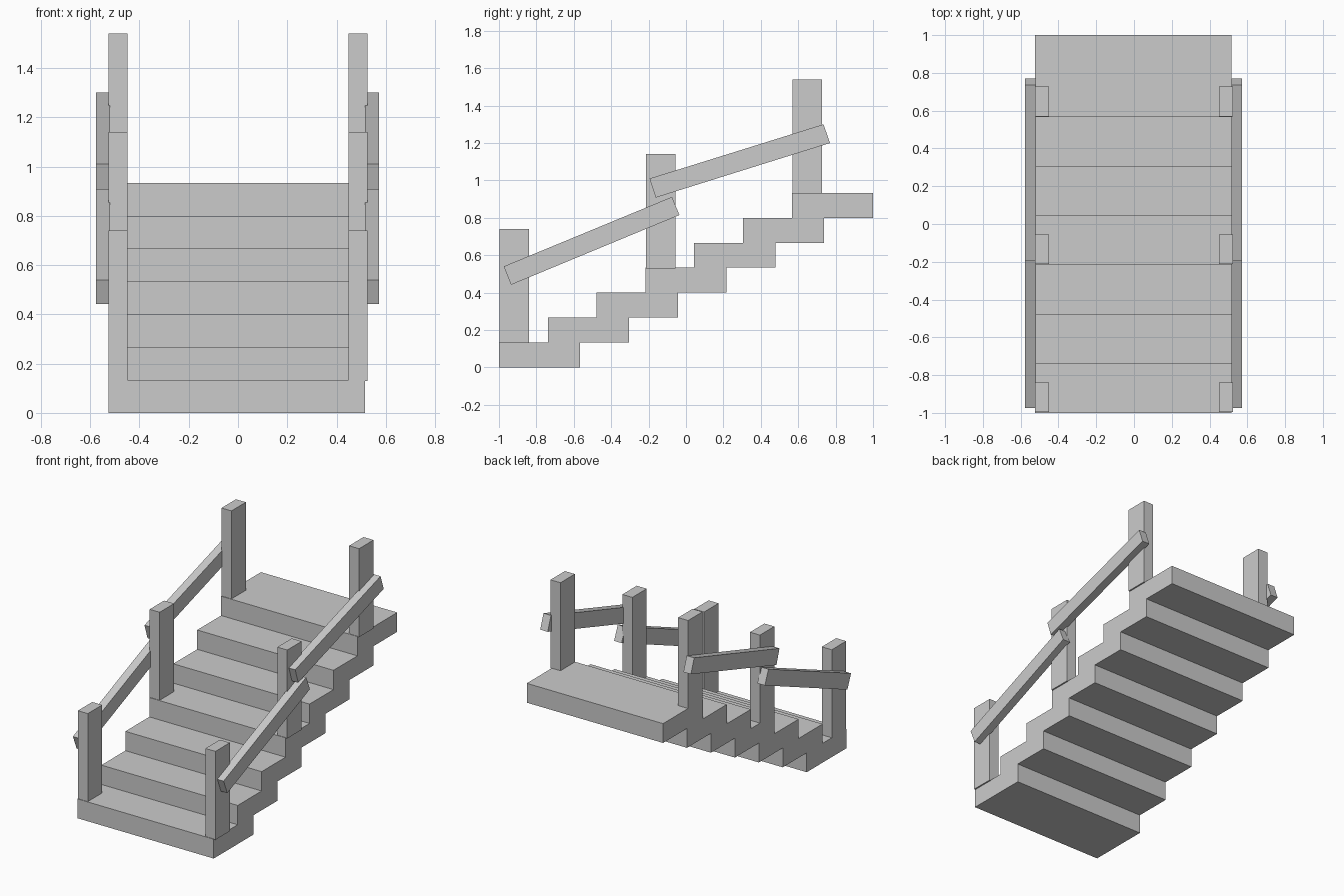
import bpy, bmesh

if "Cube" in bpy.data.objects:
    bpy.data.objects.remove(bpy.data.objects["Cube"])

STEPS, RISE, RUN, DEPTH = 7, 0.9333 / 7, 0.261, 0.434


def extrude(name, profile, x0, x1):
    """Extrude a closed (y, z) profile from x0 to x1."""
    bm = bmesh.new()
    face = bm.faces.new([bm.verts.new((x0, y, z)) for y, z in profile])
    ext = bmesh.ops.extrude_face_region(bm, geom=[face])
    verts = [g for g in ext["geom"] if isinstance(g, bmesh.types.BMVert)]
    bmesh.ops.translate(bm, verts=verts, vec=(x1 - x0, 0, 0))
    bmesh.ops.recalc_face_normals(bm, faces=bm.faces)
    mesh = bpy.data.meshes.new(name)
    bm.to_mesh(mesh)
    bm.free()
    obj = bpy.data.objects.new(name, mesh)
    bpy.context.collection.objects.link(obj)
    return obj


# Staircase: stepped on top and underneath
upper, lower = [], []
for i in range(STEPS):
    front, z = -1 + i * RUN, i * RISE
    upper += [(front, z), (front, z + RISE)]
    lower += [(front + DEPTH, z), (front + DEPTH, z + RISE)]
extrude("stairs", upper + lower[::-1], -0.525, 0.515)

# Handrail side profiles
rails = {
    "lower_rail": [(-0.975, 0.54), (-0.935, 0.442), (-0.035, 0.815), (-0.075, 0.912)],
    "upper_rail": [(-0.195, 1.01), (-0.162, 0.908), (0.77, 1.20), (0.735, 1.30)],
}

for side, post_x, rail_x in (("left", (-0.525, -0.449), (-0.577, -0.52)),
                             ("right", (0.449, 0.525), (0.516, 0.573))):
    # Posts stand on the first, fourth and seventh steps
    for n, i in enumerate((0, 3, 6)):
        y, z = -0.996 + i * RUN, (i + 1) * RISE - 0.003
        extrude(f"{side}_post_{n + 1}",
                [(y, z), (y + 0.157, z), (y + 0.157, z + 0.61), (y, z + 0.61)], *post_x)
    # Sloping handrails on the outside of the posts
    for name, profile in rails.items():
        extrude(f"{side}_{name}", profile, *rail_x)
